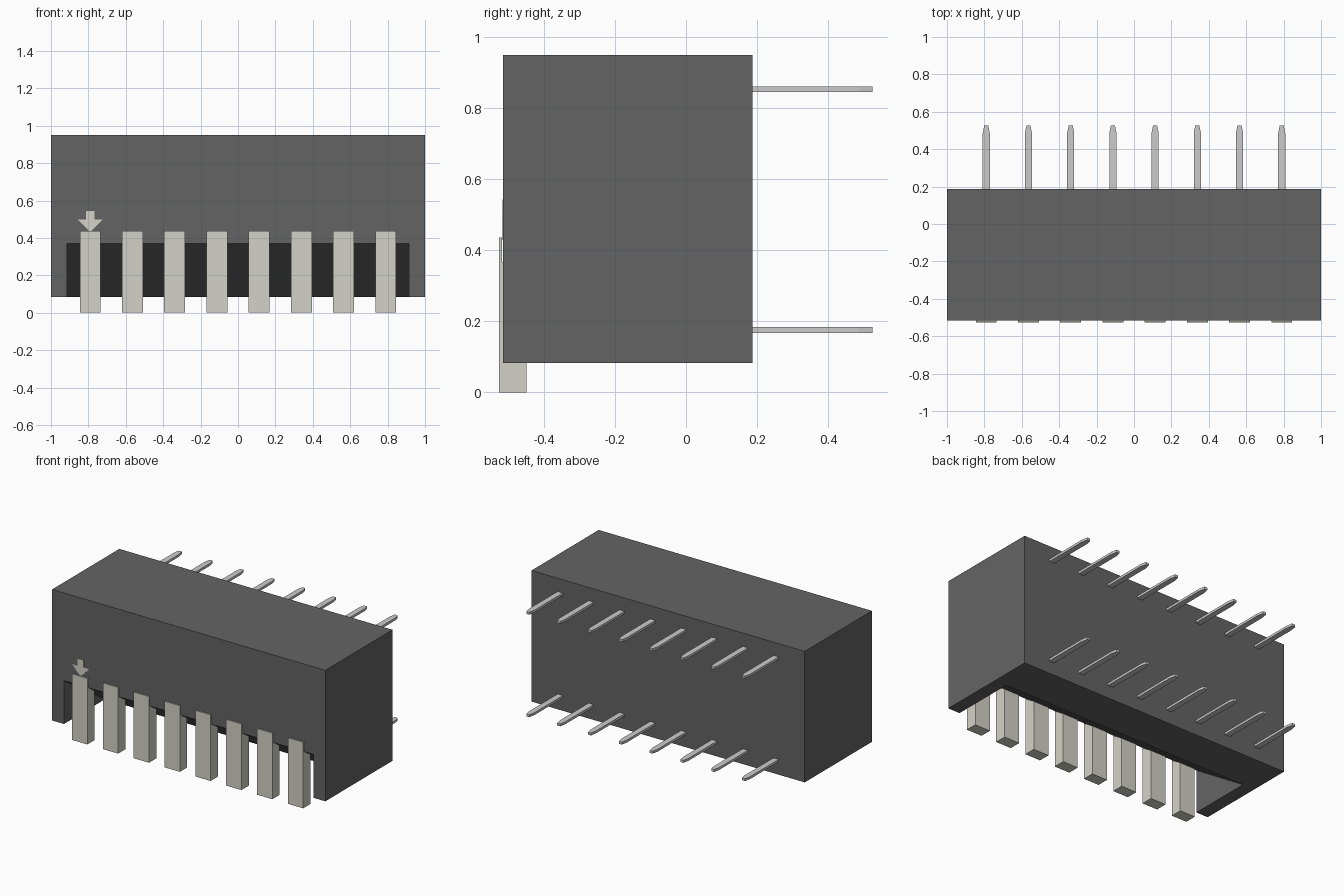
import bpy, bmesh
from mathutils import Vector

if "Cube" in bpy.data.objects:
    bpy.data.objects.remove(bpy.data.objects["Cube"])


def material(name, rgb):
    m = bpy.data.materials.new(name)
    m.diffuse_color = (*rgb, 1)
    m.use_nodes = True
    m.node_tree.nodes["Principled BSDF"].inputs["Base Color"].default_value = m.diffuse_color
    return m


def prism(name, profile, direction, mat=None):
    """Extrude a flat 3D outline along a direction into a closed solid."""
    bm = bmesh.new()
    face = bm.faces.new([bm.verts.new(p) for p in profile])
    ext = bmesh.ops.extrude_face_region(bm, geom=[face])
    verts = [g for g in ext["geom"] if isinstance(g, bmesh.types.BMVert)]
    bmesh.ops.translate(bm, verts=verts, vec=Vector(direction))
    bmesh.ops.recalc_face_normals(bm, faces=bm.faces)
    mesh = bpy.data.meshes.new(name)
    bm.to_mesh(mesh)
    bm.free()
    obj = bpy.data.objects.new(name, mesh)
    bpy.context.collection.objects.link(obj)
    if mat:
        mesh.materials.append(mat)
    return obj


dark = material("dark_plastic", (0.127, 0.127, 0.127))
ivory = material("ivory_plastic", (0.65, 0.65, 0.58))
metal = material("pin_metal", (0.6, 0.6, 0.58))

FRONT, BACK = -0.515, 0.187
BOTTOM, TOP = 0.083, 0.95
SLOT_TOP, SLOT_BACK = 0.37, -0.086

# Housing block
body = prism("housing", [(-1, FRONT, BOTTOM), (-1, BACK, BOTTOM),
                         (-1, BACK, TOP), (-1, FRONT, TOP)], (2, 0, 0), dark)

# Wedge-shaped slot along the lower front edge, cutter oversized past both faces
slope = (SLOT_TOP - BOTTOM) / (SLOT_BACK - FRONT)
e = 0.1
cutter = prism("slot_cutter", [(-0.913, FRONT - e, BOTTOM - e),
                               (-0.913, SLOT_BACK + e / slope, BOTTOM - e),
                               (-0.913, FRONT - e, SLOT_TOP + e * slope)],
               (1.826, 0, 0), dark)
cutter.hide_render = True
cutter.hide_viewport = True
cut = body.modifiers.new("slot", 'BOOLEAN')
cut.operation = 'DIFFERENCE'
cut.solver = 'EXACT'
cut.object = cutter

# Levers: thick block in the slot with a thin plate lapping over the housing
# Pins: flat strips with a tapered tip, two rows on the back
for i in range(8):
    x = -0.79 + i * 0.2257
    prism(f"lever_{i + 1}", [(x - 0.056, y, z) for y, z in (
        (-0.527, 0), (-0.45, 0), (-0.45, SLOT_TOP - 0.003),
        (-0.519, SLOT_TOP - 0.003), (-0.519, 0.437), (-0.527, 0.437))],
        (0.112, 0, 0), ivory)
    for row, z in (("lower", 0.168), ("upper", 0.846)):
        half = [(0.019, BACK - 0.01), (0.019, 0.486), (0.011, 0.526)]
        outline = half + [(-dx, y) for dx, y in reversed(half)]
        prism(f"{row}_pin_{i + 1}", [(x + dx, y, z) for dx, y in outline],
              (0, 0, 0.016), metal)

# Arrow mark above the first lever
half = [(0.022, 0.543), (0.022, 0.498), (0.065, 0.498)]
outline = half + [(0, 0.43)] + [(-dx, z) for dx, z in reversed(half)]
prism("arrow_mark", [(-0.79 + dx, FRONT - 0.002, z) for dx, z in outline],
      (0, 0.004, 0), ivory)
